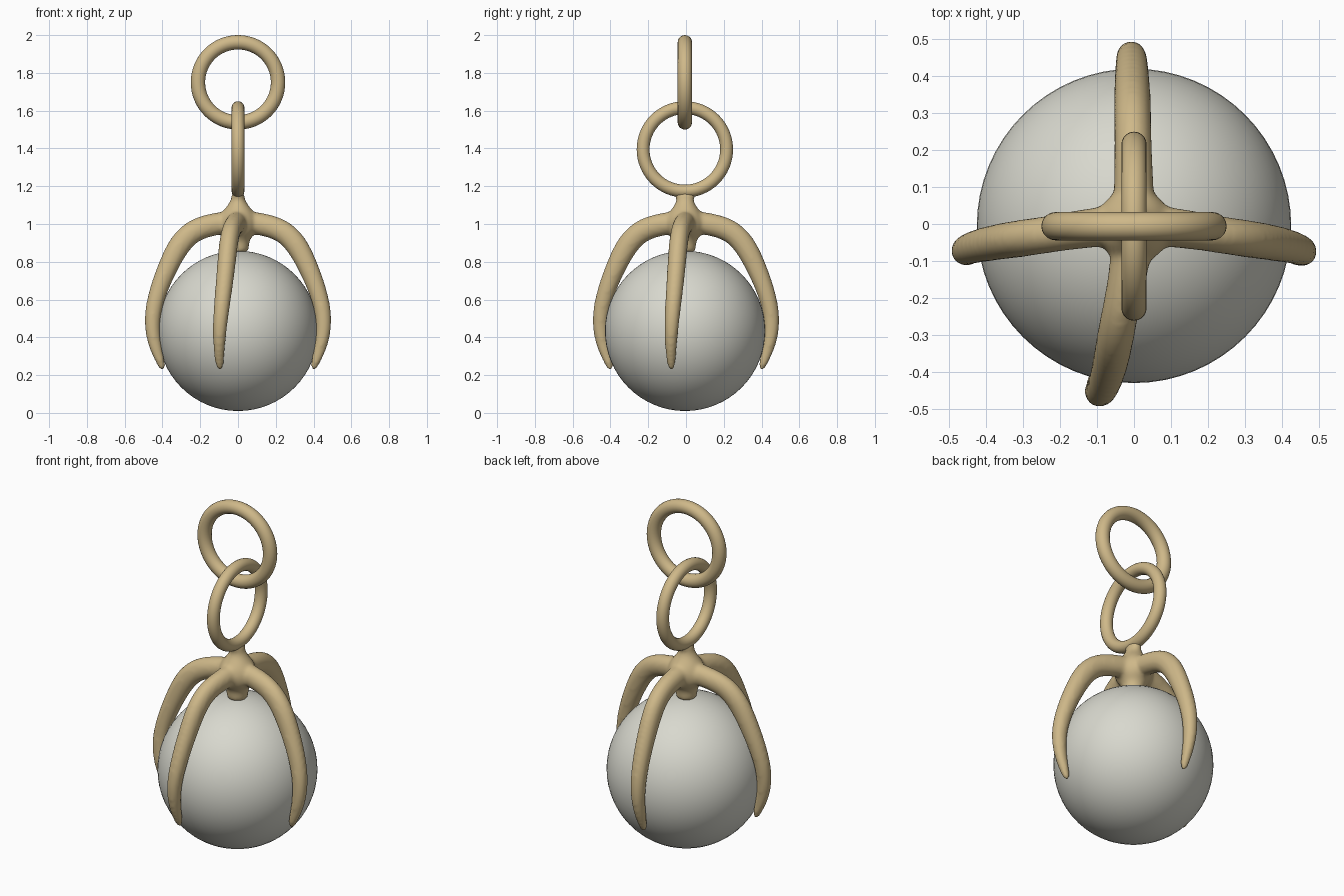
import bpy, bmesh, math
from mathutils import Vector

cube = bpy.data.objects.get("Cube")
if cube:
    bpy.data.objects.remove(cube, do_unlink=True)


def material(name, rgb):
    m = bpy.data.materials.new(name)
    m.use_nodes = True
    m.diffuse_color = (*rgb, 1)
    m.node_tree.nodes["Principled BSDF"].inputs["Base Color"].default_value = (*rgb, 1)
    return m


GOLD = material("pale gold", (0.62, 0.48, 0.25))
PEARL = material("pearl grey", (0.69, 0.69, 0.62))
SIDES = 12


def loft(bm, sections):
    """Closed tube through sections of (centre, axis a, axis b)."""
    loops = []
    for centre, a, b in sections:
        angles = [math.tau * i / SIDES for i in range(SIDES)]
        loops.append([bm.verts.new(centre + a * math.cos(t) + b * math.sin(t)) for t in angles])
    for low, high in zip(loops, loops[1:]):
        for i in range(SIDES):
            j = (i + 1) % SIDES
            bm.faces.new((low[i], low[j], high[j], high[i]))
    bm.faces.new(loops[0])
    bm.faces.new(loops[-1])


# Claw stations: reach, height, half depth, half width, share of sideways bend
CLAW = [
    (0.00, 1.02, 0.060, 0.060, 0.0),
    (0.12, 1.00, 0.063, 0.056, 0.12),
    (0.225, 0.975, 0.064, 0.052, 0.35),
    (0.305, 0.905, 0.064, 0.053, 0.50),
    (0.37, 0.78, 0.056, 0.051, 0.62),
    (0.43, 0.63, 0.049, 0.047, 0.78),
    (0.458, 0.50, 0.045, 0.042, 0.93),
    (0.448, 0.38, 0.039, 0.035, 1.0),
    (0.415, 0.28, 0.027, 0.026, 1.0),
    (0.395, 0.225, 0.018, 0.018, 0.95),
]


def claw(bm, out, bend):
    out, bend = Vector(out), Vector(bend)
    up = Vector((0, 0, 1))
    side = out.cross(up)
    pts = [out * r + up * z + bend * k for r, z, _, _, k in CLAW]
    sections = []
    for i, (_, _, depth, width, _) in enumerate(CLAW):
        t = (pts[min(i + 1, len(pts) - 1)] - pts[max(i - 1, 0)]).normalized()
        n = side.cross(t).normalized()
        sections.append((pts[i], n * depth, side * width))
    loft(bm, sections)


# Central hub: half width in x, half width in y, height
HUB = [
    (0.031, 0.075, 1.178), (0.036, 0.054, 1.145), (0.040, 0.046, 1.125),
    (0.060, 0.060, 1.095), (0.095, 0.095, 1.055), (0.112, 0.112, 1.00),
    (0.095, 0.095, 0.945), (0.062, 0.062, 0.92), (0.060, 0.060, 0.87),
    (0.058, 0.058, 0.845),
]

# Four claws and hub fused into one organic casting
bm = bmesh.new()
claw(bm, (1, 0, 0), (0, -0.080, 0))
claw(bm, (-1, 0, 0), (0, -0.078, 0))
claw(bm, (0, -1, 0), (-0.100, 0, 0))
claw(bm, (0, 1, 0), (-0.008, 0, 0))
loft(bm, [(Vector((0, -0.005, z)), Vector((rx, 0, 0)), Vector((0, ry, 0))) for rx, ry, z in HUB])
bmesh.ops.recalc_face_normals(bm, faces=bm.faces)
mesh = bpy.data.meshes.new("claw_mount")
bm.to_mesh(mesh)
bm.free()
mesh.materials.append(GOLD)
mount = bpy.data.objects.new("claw_mount", mesh)
bpy.context.collection.objects.link(mount)
mount.modifiers.new("Round", 'SUBSURF').levels = 2
mount.modifiers["Round"].render_levels = 2
fuse = mount.modifiers.new("Fuse", 'REMESH')
fuse.mode = 'VOXEL'
fuse.voxel_size = 0.011
fuse.use_smooth_shade = True
soften = mount.modifiers.new("Soften", 'SMOOTH')
soften.factor = 0.5
soften.iterations = 8


def finish(name, mat):
    obj = bpy.context.object
    obj.name = name
    obj.data.materials.append(mat)
    bpy.ops.object.shade_smooth()


# Ball held by the claws
bpy.ops.mesh.primitive_uv_sphere_add(segments=64, ring_count=32, radius=0.424, location=(0, -0.005, 0.434))
finish("ball", PEARL)

# Two linked hanging rings
for name, major, minor, z, rot in (
    ("lower_ring", 0.221, 0.034, 1.395, (0, math.pi / 2, 0)),
    ("upper_ring", 0.212, 0.038, 1.75, (math.pi / 2, 0, 0)),
):
    bpy.ops.mesh.primitive_torus_add(major_radius=major, minor_radius=minor, major_segments=64,
                                     minor_segments=20, location=(0, -0.006, z), rotation=rot)
    finish(name, GOLD)
